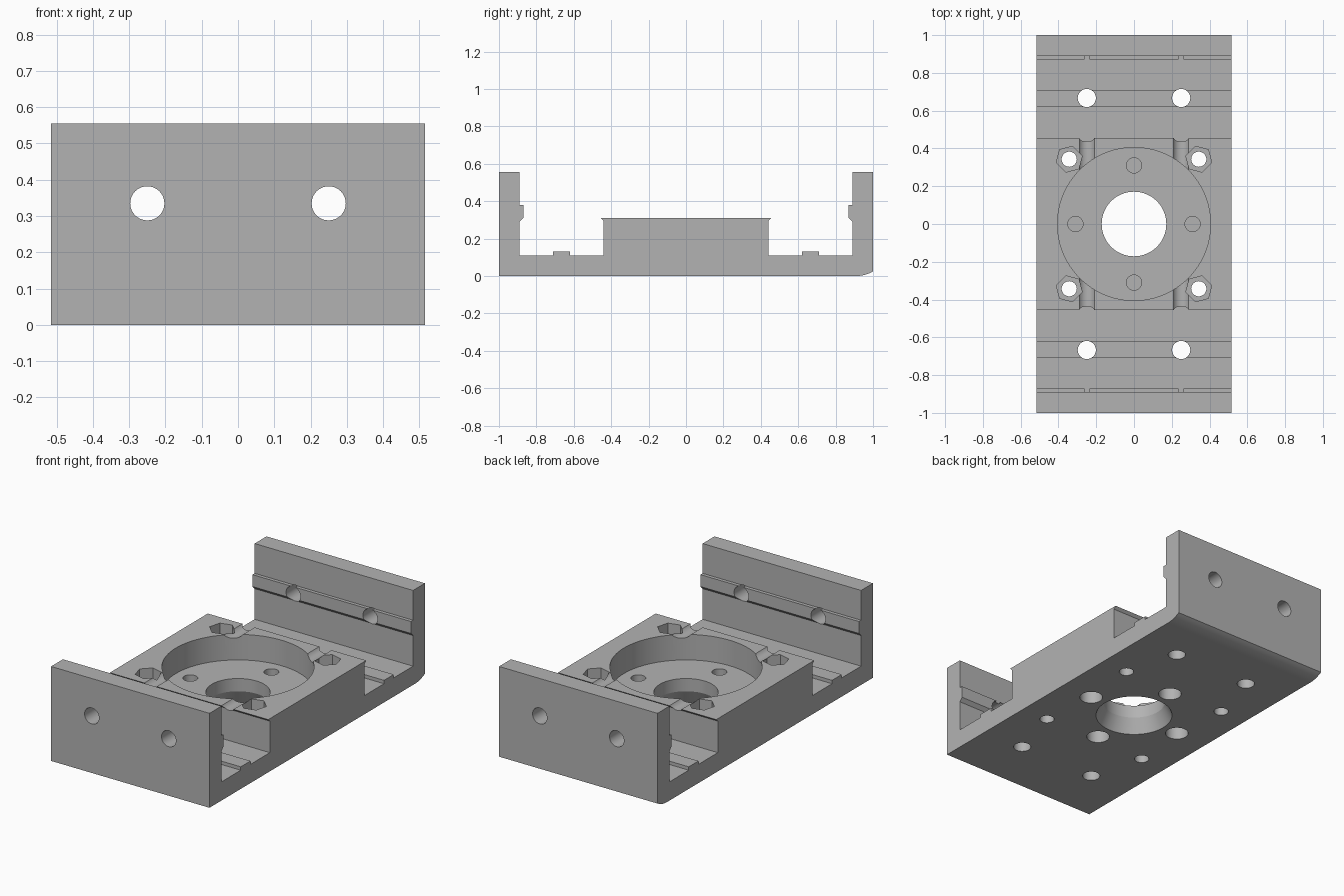
import bpy, bmesh, math
from mathutils import Matrix

old = bpy.data.objects.get("Cube")
if old:
    bpy.data.objects.remove(old, do_unlink=True)

HALF_WIDTH = 0.515
BLOCK_TOP = 0.31
RECESS_FLOOR = 0.16

# Single plain grey material
grey = bpy.data.materials.new("plain grey")
grey.use_nodes = True
colour = (0.45, 0.45, 0.45, 1)
grey.diffuse_color = colour
grey.node_tree.nodes["Principled BSDF"].inputs["Base Color"].default_value = colour


def add_object(name, bm):
    bmesh.ops.recalc_face_normals(bm, faces=bm.faces)
    mesh = bpy.data.meshes.new(name)
    bm.to_mesh(mesh)
    bm.free()
    mesh.materials.append(grey)
    obj = bpy.data.objects.new(name, mesh)
    bpy.context.collection.objects.link(obj)
    return obj


# Side profile from the middle outward: block, floor rib, wall rib, wall
half = [(0.455, BLOCK_TOP), (0.44, 0.295), (0.44, 0.11), (0.62, 0.11), (0.62, 0.13),
        (0.71, 0.13), (0.71, 0.11), (0.89, 0.11), (0.89, 0.29), (0.87, 0.31),
        (0.87, 0.38), (0.89, 0.38), (0.89, 0.555), (1, 0.555)]

# Rounded lower back edge
radius, start = 0.175, 0.91
sweep = math.asin((1 - start) / radius)
curve = [(start + radius * math.sin(sweep * i / 8), radius * (1 - math.cos(sweep * i / 8)))
         for i in range(8, -1, -1)]
profile = half + curve + [(-1, 0)] + [(-y, z) for y, z in reversed(half)]

bm = bmesh.new()
face = bm.faces.new([bm.verts.new((-HALF_WIDTH, y, z)) for y, z in profile])
extruded = bmesh.ops.extrude_face_region(bm, geom=[face])["geom"]
bmesh.ops.translate(bm, vec=(2 * HALF_WIDTH, 0, 0),
                    verts=[e for e in extruded if isinstance(e, bmesh.types.BMVert)])
bracket = add_object("mounting_bracket", bm)

cutters = []


def cut(name, x, y, z0, z1, r0, r1=None, sides=48, turn=0.0, along_y=False):
    """Subtract a round, conical or polygonal hole; along_y lays it through the walls."""
    bm = bmesh.new()
    bmesh.ops.create_cone(bm, cap_ends=True, segments=sides, radius1=r0,
                          radius2=r0 if r1 is None else r1, depth=z1 - z0)
    place = Matrix.Translation((x, y, (z0 + z1) / 2)) @ Matrix.Rotation(turn, 4, 'Z')
    if along_y:
        place = Matrix.Translation((x, 0, y)) @ Matrix.Rotation(math.pi / 2, 4, 'X')
    bmesh.ops.transform(bm, matrix=place, verts=bm.verts)
    cutter = add_object(name + "_cutter", bm)
    cutter.hide_render = True
    cutters.append(cutter)
    mod = bracket.modifiers.new(name, 'BOOLEAN')
    mod.operation = 'DIFFERENCE'
    mod.solver = 'EXACT'
    mod.object = cutter


# Round recess and central bore, flared underneath
cut("recess", 0, 0, RECESS_FLOOR, 0.5, 0.405, sides=96)
cut("bore", 0, 0, -0.1, 0.4, 0.171, sides=64)
cut("bore_flare", 0, 0, 0, 0.085, 0.211, 0.171, sides=64)

# Blind screw holes around the bore, with wide pockets from below
for i in range(4):
    x, y = 0.31 * math.cos(i * math.pi / 2), 0.31 * math.sin(i * math.pi / 2)
    cut("screw_hole", x, y, 0.095, 0.3, 0.04)
    cut("screw_pocket", x, y, -0.1, 0.085, 0.063)

for sx in (-1, 1):
    # Wall holes through both ends
    cut("wall_hole", sx * 0.25, 0.335, -1.5, 1.5, 0.047, along_y=True)
    for sy in (-1, 1):
        # Floor holes and corner holes with hexagonal nut seats
        cut("floor_hole", sx * 0.25, sy * 0.667, -0.1, 0.25, 0.048)
        cut("corner_hole", sx * 0.343, sy * 0.343, -0.1, 0.5, 0.04)
        cut("nut_seat", sx * 0.343, sy * 0.343, 0.19, 0.5, 0.071, sides=6,
            turn=sx * sy * math.radians(15))

# Bake the cuts and remove the helpers
bpy.context.view_layer.update()
graph = bpy.context.evaluated_depsgraph_get()
baked = bpy.data.meshes.new_from_object(bracket.evaluated_get(graph))
bracket.modifiers.clear()
bracket.data = baked
baked.name = "mounting_bracket"
baked.materials.clear()
baked.materials.append(grey)
for cutter in cutters:
    bpy.data.objects.remove(cutter, do_unlink=True)

for obj in bpy.context.selected_objects:
    obj.select_set(False)
bracket.select_set(True)
bpy.context.view_layer.objects.active = bracket
bpy.ops.object.shade_smooth_by_angle(angle=math.radians(20))
